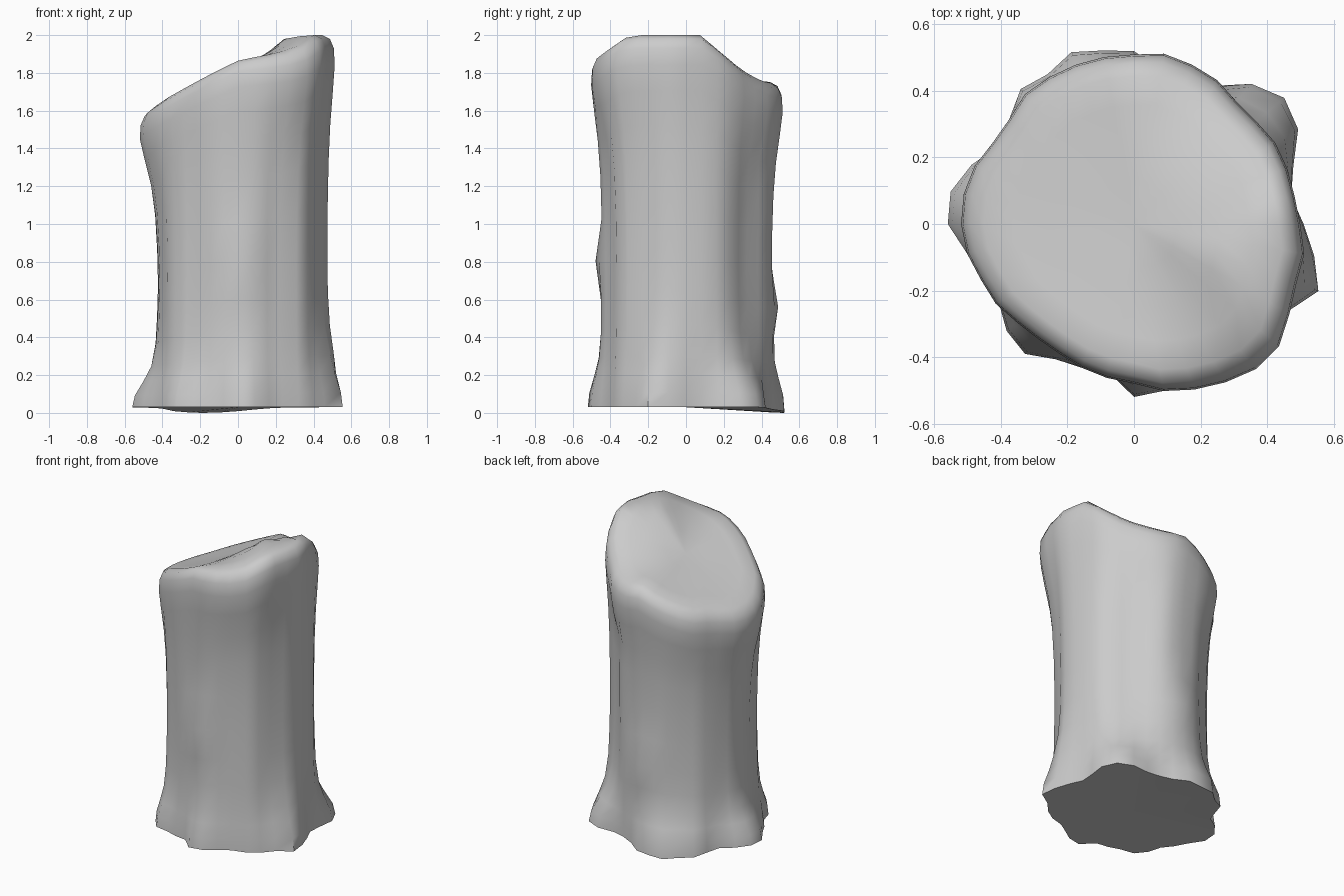
import bpy, bmesh, math

cube = bpy.data.objects.get("Cube")
if cube:
    bpy.data.objects.remove(cube, do_unlink=True)

# Outline radii in hundredths, counter-clockwise from +x
ROOTS = [51, 48, 51, 57, 59, 55, 48, 46, 47, 52, 53, 55,
         52, 53, 49, 47, 52, 56, 56, 51, 49, 47, 50, 51,
         47, 46, 45, 52, 51, 48, 47, 50, 52, 53, 59, 55]
TRUNK = [47, 47, 47, 46, 43, 42, 44, 46, 46, 45, 45, 45,
         43, 44, 44, 42, 43, 43, 42, 42, 41, 43, 43, 42,
         41, 43, 43, 44, 45, 45, 44, 48, 48, 46, 47, 48]
RIM = [50, 49, 49, 49, 48, 48, 50, 51, 52, 51, 51, 51,
       51, 51, 49, 49, 51, 52, 52, 51, 49, 48, 46, 45,
       45, 46, 47, 48, 51, 53, 55, 57, 57, 54, 52, 52]
# Height fraction, root share, rim share, inward scale
RINGS = [(0, 1, 0, 1), (.04, .9, 0, 1), (.09, .57, 0, 1), (.14, .28, 0, 1),
         (.22, .1, 0, 1), (.31, .04, 0, 1), (.42, 0, 0, 1), (.54, 0, .05, 1),
         (.66, 0, .17, 1), (.76, 0, .4, 1), (.85, 0, .75, 1),
         (.92, 0, 1, 1), (.965, 0, 1, .99), (.99, 0, 1, .95), (1, 0, 1, .87)]
# Knots on the bark: angle in degrees, height, bulge
KNOTS = [(90, .57, .035), (270, .78, .04), (345, .33, .02), (60, 1.3, -.02)]
COUNT = len(ROOTS)
FLOOR = .03


def cut_height(x, y):
    """Height of the slanting cut, ridged towards its high side."""
    high = max(0, x)
    ridge = high * (.25 - 1.45 * abs(y + .08))
    return min(2, 1.81 + .45 * x - .13 * y + ridge)


def ring_points(level, root, rim, scale):
    points = []
    for i in range(COUNT):
        a = math.tau * i / COUNT
        r = (ROOTS[i] * root + RIM[i] * rim + TRUNK[i] * (1 - root - rim)) / 100
        edge = RIM[i] * scale / 100
        top = cut_height(edge * math.cos(a), edge * math.sin(a))
        z = FLOOR + (top - FLOOR) * level
        for angle, height, bulge in KNOTS:
            turn = math.remainder(a - math.radians(angle), math.tau)
            r += bulge * math.exp(-(turn / .2) ** 2 - ((z - height) / .14) ** 2)
        # One root reaches below the others
        if level == 0:
            z -= FLOOR * max(0, math.cos(a - math.radians(110))) ** 6
        points.append((r * scale * math.cos(a), r * scale * math.sin(a), z))
    return points


bm = bmesh.new()
rings = [[bm.verts.new(p) for p in ring_points(*ring)] for ring in RINGS]

# Slightly dished cut face
for scale in (.7, .5, .25):
    ring = []
    for i in range(COUNT):
        a = math.tau * i / COUNT
        x, y = (RIM[i] * scale / 100 * f(a) for f in (math.cos, math.sin))
        ring.append(bm.verts.new((x, y, cut_height(x, y) - .02 * (1 - scale))))
    rings.append(ring)

for low, high in zip(rings, rings[1:]):
    for i in range(COUNT):
        j = (i + 1) % COUNT
        bm.faces.new((low[i], low[j], high[j], high[i]))

# Close the top and the underside with fans
for ring, z in ((rings[-1], cut_height(0, 0) - .02), (rings[0], FLOOR)):
    hub = bm.verts.new((0, 0, z))
    for i in range(COUNT):
        bm.faces.new((ring[i], ring[(i + 1) % COUNT], hub))
bmesh.ops.recalc_face_normals(bm, faces=bm.faces)

mesh = bpy.data.meshes.new("tree_stump")
bm.to_mesh(mesh)
bm.free()
stump = bpy.data.objects.new("tree_stump", mesh)
bpy.context.collection.objects.link(stump)

# Plain grey wood
grey = bpy.data.materials.new("plain grey")
grey.use_nodes = True
colour = (.6, .6, .6, 1)
grey.diffuse_color = colour
grey.node_tree.nodes["Principled BSDF"].inputs["Base Color"].default_value = colour
mesh.materials.append(grey)

bpy.ops.object.select_all(action="DESELECT")
stump.select_set(True)
bpy.context.view_layer.objects.active = stump
bpy.ops.object.shade_smooth_by_angle(angle=math.radians(60))
